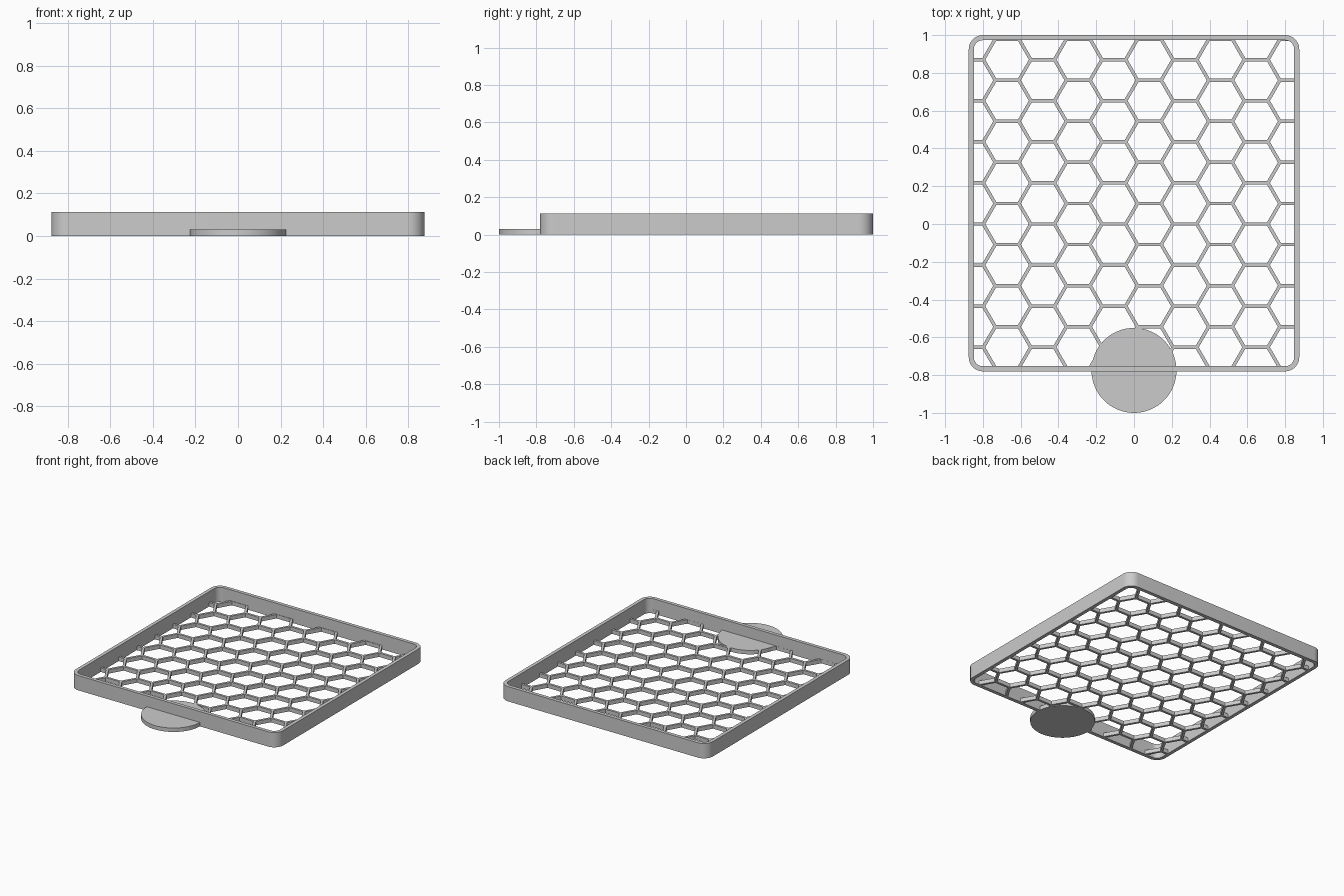
import bpy, bmesh, math
from mathutils import Vector

HALF_X, HALF_Y, MID_Y = 0.875, 0.89, 0.11   # tray footprint
RADIUS, WALL, HEIGHT = 0.075, 0.027, 0.113  # rim
PITCH, BAR, FLOOR = 0.2175, 0.018, 0.03     # honeycomb

cube = bpy.data.objects.get("Cube")
if cube:
    bpy.data.objects.remove(cube, do_unlink=True)

grey = bpy.data.materials.new("plain grey")
grey.use_nodes = True
colour = (0.6, 0.6, 0.6, 1)
grey.diffuse_color = colour
grey.node_tree.nodes["Principled BSDF"].inputs["Base Color"].default_value = colour


def finish(name, bm, smooth=False):
    bmesh.ops.recalc_face_normals(bm, faces=bm.faces)
    mesh = bpy.data.meshes.new(name)
    bm.to_mesh(mesh)
    bm.free()
    obj = bpy.data.objects.new(name, mesh)
    bpy.context.collection.objects.link(obj)
    mesh.materials.append(grey)
    if smooth:
        bpy.ops.object.select_all(action='DESELECT')
        obj.select_set(True)
        bpy.context.view_layer.objects.active = obj
        bpy.ops.object.shade_smooth_by_angle(angle=math.radians(30))
    return obj


def extrude_up(bm, height):
    result = bmesh.ops.extrude_face_region(bm, geom=bm.faces[:])
    verts = [v for v in result["geom"] if isinstance(v, bmesh.types.BMVert)]
    bmesh.ops.translate(bm, verts=verts, vec=(0, 0, height))


def rounded_loop(bm, inset, steps=12):
    # rounded rectangle, one arc per corner
    r, loop = RADIUS - inset, []
    for corner, (sx, sy) in enumerate([(1, 1), (-1, 1), (-1, -1), (1, -1)]):
        for i in range(steps + 1):
            a = math.pi / 2 * (corner + i / steps)
            loop.append(bm.verts.new((sx * (HALF_X - RADIUS) + r * math.cos(a),
                                      MID_Y + sy * (HALF_Y - RADIUS) + r * math.sin(a), 0)))
    return loop


def ring_faces(bm, outer, inner):
    n = len(outer)
    for i in range(n):
        j = (i + 1) % n
        bm.faces.new((outer[i], outer[j], inner[j], inner[i]))


# Rim wall
bm = bmesh.new()
ring_faces(bm, rounded_loop(bm, 0), rounded_loop(bm, WALL))
extrude_up(bm, HEIGHT)
finish("rim", bm, smooth=True)

# Honeycomb floor: hexagon rings, trimmed to the middle of the rim
bm = bmesh.new()
side = PITCH / math.sqrt(3)
for col in range(-1, 10):
    for row in range(-5, 7):
        cx = -0.672 + col * side * 1.5
        cy = (row + 0.5 * (col % 2)) * PITCH
        outer, inner = [
            [bm.verts.new((cx + r * math.cos(k * math.pi / 3),
                           cy + r * math.sin(k * math.pi / 3), 0)) for k in range(6)]
            for r in (side, side - BAR / math.sqrt(3))]
        ring_faces(bm, outer, inner)
bmesh.ops.remove_doubles(bm, verts=bm.verts, dist=0.001)
for k in range(8):
    a = k * math.pi / 4
    d = Vector((round(math.cos(a), 6), round(math.sin(a), 6), 0))
    reach = abs(d.x) * (HALF_X - RADIUS) + abs(d.y) * (HALF_Y - RADIUS) + RADIUS - WALL / 2
    bmesh.ops.bisect_plane(bm, geom=bm.verts[:] + bm.edges[:] + bm.faces[:], dist=1e-5,
                           plane_co=Vector((0, MID_Y, 0)) + d * reach, plane_no=d,
                           clear_outer=True)
extrude_up(bm, FLOOR)
finish("honeycomb_floor", bm)

# Round pull tab under the front wall
bm = bmesh.new()
bmesh.ops.create_circle(bm, cap_ends=True, segments=64, radius=0.225)
bmesh.ops.translate(bm, verts=bm.verts, vec=(0, -0.775, 0))
extrude_up(bm, FLOOR)
finish("pull_tab", bm, smooth=True)
